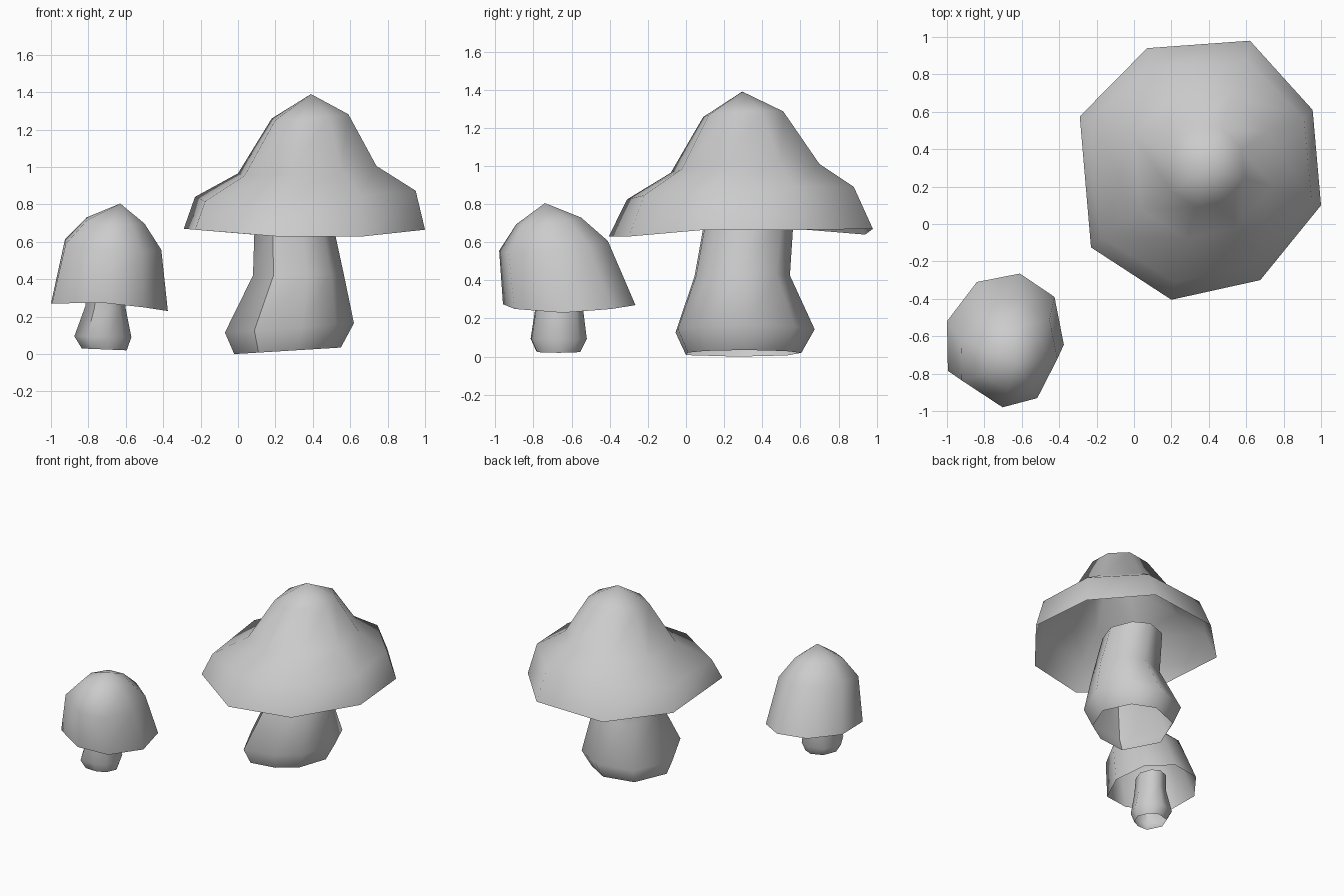
import bpy
import bmesh
import math

default_cube = bpy.data.objects.get("Cube")
if default_cube:
    bpy.data.objects.remove(default_cube, do_unlink=True)

# One plain grey for everything
grey = bpy.data.materials.new("plain grey")
grey.use_nodes = True
grey.diffuse_color = (0.6, 0.6, 0.6, 1)
grey.node_tree.nodes["Principled BSDF"].inputs["Base Color"].default_value = grey.diffuse_color


def fit_ring(outline, x_range, y_range, z_left, z_right, rise_back=0.0):
    """Stretch an outline into a box in plan, tilted from left to right and front to back."""
    xs = [p[0] for p in outline]
    ys = [p[1] for p in outline]
    ring = []
    for p in outline:
        u = (p[0] - min(xs)) / (max(xs) - min(xs))
        v = (p[1] - min(ys)) / (max(ys) - min(ys))
        x = x_range[0] + u * (x_range[1] - x_range[0])
        y = y_range[0] + v * (y_range[1] - y_range[0])
        z = z_left + u * (z_right - z_left) + (v - 0.5) * rise_back
        ring.append((x, y, z))
    return ring


def loft(name, rings, apex=None):
    """Skin stacked rings into an open shell, optionally closed by a point on top."""
    bm = bmesh.new()
    loops = [[bm.verts.new(p) for p in ring] for ring in rings]
    count = len(loops[0])
    for low, high in zip(loops, loops[1:]):
        for i in range(count):
            j = (i + 1) % count
            bm.faces.new((low[i], low[j], high[j], high[i]))
    if apex:
        tip = bm.verts.new(apex)
        for i in range(count):
            bm.faces.new((loops[-1][i], loops[-1][(i + 1) % count], tip))
    mesh = bpy.data.meshes.new(name)
    bm.to_mesh(mesh)
    bm.free()
    mesh.materials.append(grey)
    obj = bpy.data.objects.new(name, mesh)
    bpy.context.collection.objects.link(obj)
    bpy.ops.object.select_all(action="DESELECT")
    obj.select_set(True)
    bpy.context.view_layer.objects.active = obj
    bpy.ops.object.shade_smooth_by_angle(angle=math.radians(58))


# Uneven eight-sided stem section
stem_outline = [(0.55, 0.31), (0.46, 0.52), (0.3, 0.605), (0.08, 0.53),
                (-0.02, 0.27), (0.11, 0.0), (0.32, 0.01), (0.47, 0.1)]

# Large mushroom
large_rim = [(1.0, 0.1, 0.665), (0.955, 0.61, 0.665), (0.62, 0.98, 0.67), (0.07, 0.94, 0.64),
             (-0.29, 0.575, 0.67), (-0.23, -0.125, 0.665), (0.2, -0.405, 0.63), (0.675, -0.3, 0.63)]
loft("large_cap", [
    large_rim,
    fit_ring(large_rim, (-0.23, 0.95), (-0.31, 0.88), 0.83, 0.88, 0.05),
    fit_ring(large_rim, (0.0, 0.74), (-0.08, 0.7), 0.96, 1.01, 0.03),
    fit_ring(large_rim, (0.18, 0.59), (0.09, 0.51), 1.255, 1.285, 0.02),
], apex=(0.39, 0.295, 1.39))
loft("large_stem", [
    fit_ring(stem_outline, (-0.02, 0.55), (0.0, 0.605), 0.0, 0.035),
    fit_ring(stem_outline, (-0.07, 0.62), (-0.055, 0.675), 0.115, 0.165),
    fit_ring(stem_outline, (0.08, 0.565), (0.045, 0.545), 0.42, 0.43),
    fit_ring(stem_outline, (0.09, 0.5), (0.1, 0.565), 0.73, 0.73),
])

# Small mushroom
small_rim = [(-0.375, -0.645, 0.23), (-0.425, -0.39, 0.25), (-0.61, -0.265, 0.27),
             (-0.84, -0.31, 0.275), (-1.0, -0.52, 0.27), (-0.995, -0.785, 0.27),
             (-0.73, -0.96, 0.275), (-0.505, -0.9, 0.25)]
loft("small_cap", [
    small_rim,
    fit_ring(small_rim, (-0.925, -0.41), (-0.98, -0.41), 0.605, 0.56, 0.06),
    fit_ring(small_rim, (-0.81, -0.5), (-0.89, -0.55), 0.725, 0.7, 0.04),
], apex=(-0.63, -0.74, 0.805))
loft("small_stem", [
    fit_ring(stem_outline, (-0.835, -0.595), (-0.785, -0.555), 0.03, 0.02),
    fit_ring(stem_outline, (-0.875, -0.57), (-0.815, -0.52), 0.095, 0.09),
    fit_ring(stem_outline, (-0.815, -0.6), (-0.79, -0.54), 0.26, 0.24),
    fit_ring(stem_outline, (-0.81, -0.61), (-0.78, -0.54), 0.385, 0.38),
])
